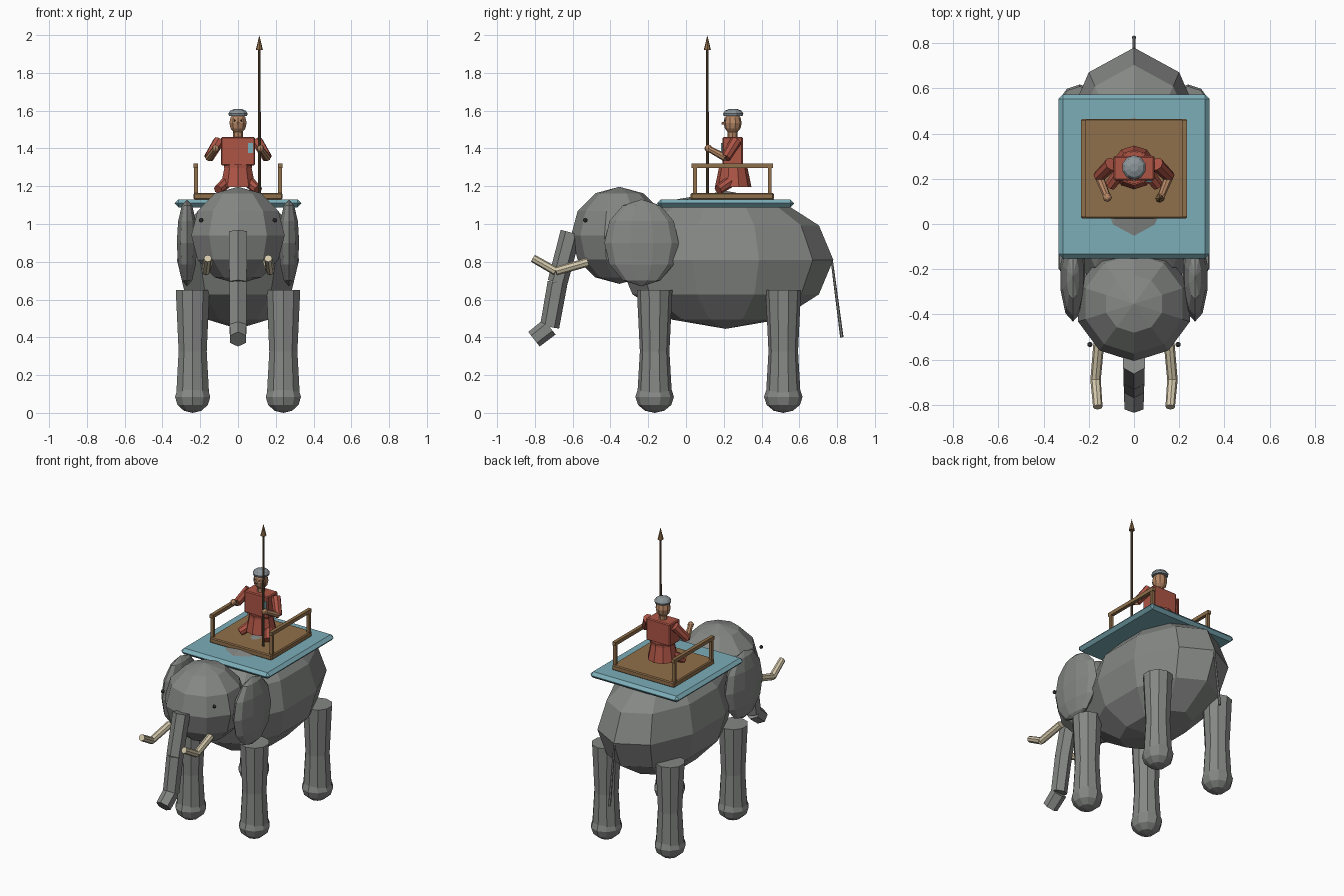
import bpy, bmesh, math
from mathutils import Vector

if "Cube" in bpy.data.objects:
    bpy.data.objects.remove(bpy.data.objects["Cube"])


def material(name, rgb):
    m = bpy.data.materials.new(name)
    m.diffuse_color = (*rgb, 1)
    m.use_nodes = True
    m.node_tree.nodes["Principled BSDF"].inputs["Base Color"].default_value = m.diffuse_color
    return m


HIDE = material("grey hide", (0.235, 0.245, 0.235))
IVORY = material("ivory", (0.66, 0.58, 0.41))
TEAL = material("teal cloth", (0.20, 0.42, 0.48))
WOOD = material("wood", (0.28, 0.16, 0.07))
RED = material("red cloth", (0.42, 0.09, 0.06))
SKIN = material("skin", (0.46, 0.24, 0.13))
CAP = material("cap grey", (0.26, 0.30, 0.32))
SHAFT = material("dark wood", (0.13, 0.08, 0.045))
DARK = material("dark", (0.04, 0.04, 0.04))


def finish(name, bm, mat):
    bmesh.ops.recalc_face_normals(bm, faces=bm.faces)
    me = bpy.data.meshes.new(name)
    bm.to_mesh(me)
    bm.free()
    me.materials.append(mat)
    ob = bpy.data.objects.new(name, me)
    bpy.context.collection.objects.link(ob)
    return ob


def skin_rings(name, rings, mat):
    """Join rings of points; a ring holding one point makes a pole."""
    bm = bmesh.new()
    loops = [[bm.verts.new(p) for p in ring] for ring in rings]
    for a, b in zip(loops, loops[1:]):
        n = max(len(a), len(b))
        for i in range(n):
            j = (i + 1) % n
            if len(a) == 1:
                bm.faces.new((a[0], b[i], b[j]))
            elif len(b) == 1:
                bm.faces.new((a[i], a[j], b[0]))
            else:
                bm.faces.new((a[i], a[j], b[j], b[i]))
    for end in (loops[0], loops[-1]):
        if len(end) > 2:
            bm.faces.new(end)
    return finish(name, bm, mat)


def ellipsoid(name, c, r, mat, seg=10, bands=6):
    """Faceted ball with its poles on z and a vertex facing -y."""
    rings = []
    for k in range(bands + 1):
        t = math.pi * k / bands - math.pi / 2
        count = 1 if k in (0, bands) else seg
        w = 0 if count == 1 else math.cos(t)
        rings.append([(c[0] + r[0] * w * math.sin(math.tau * i / seg),
                       c[1] - r[1] * w * math.cos(math.tau * i / seg),
                       c[2] + r[2] * math.sin(t)) for i in range(count)])
    return skin_rings(name, rings, mat)


def limb(name, path, mat, n=8, phase=90):
    """Tapered tube through (point, radius) pairs, cut square at both ends."""
    d = (Vector(path[-1][0]) - Vector(path[0][0])).normalized()
    ref = Vector((1, 0, 0)) if abs(d.x) < 0.9 else Vector((0, 1, 0))
    u = (ref - d * ref.dot(d)).normalized()
    v = d.cross(u)
    rings = []
    for p, r in path:
        angles = [math.radians(phase) + math.tau * i / n for i in range(n)]
        pts = [Vector(p) + r * (u * math.cos(a) + v * math.sin(a)) for a in angles]
        rings.append(pts if r > 0 else [Vector(p)])
    return skin_rings(name, rings, mat)


def box(name, c, size, mat, bevel=0):
    bm = bmesh.new()
    bmesh.ops.create_cube(bm, size=1)
    for vert in bm.verts:
        vert.co = Vector([vert.co[i] * size[i] + c[i] for i in range(3)])
    if bevel:
        bmesh.ops.bevel(bm, geom=bm.edges[:], offset=bevel, segments=1, affect='EDGES')
    return finish(name, bm, mat)


# Elephant body and head
ellipsoid("body", (0, 0.21, 0.81), (0.34, 0.57, 0.365), HIDE)
ellipsoid("head", (0, -0.353, 0.94), (0.26, 0.255, 0.257), HIDE)

# Trunk in three straight hexagonal pieces
trunk = [(0, -0.61, 0.955), (0, -0.68, 0.69), (0, -0.722, 0.455), (0, -0.805, 0.39)]
for i, (a, b) in enumerate(zip(trunk, trunk[1:])):
    r = (0.055, 0.053, 0.051)[i]
    limb(f"trunk_{i + 1}", [(a, r), (b, r - 0.002)], HIDE, 6)

# Tail
limb("tail", [((0, 0.77, 0.82), 0.006), ((0, 0.825, 0.40), 0.009)], HIDE, 6)

for s, side in ((-1, "left"), (1, "right")):
    # Ears, eyes and tusks
    ellipsoid(f"ear_{side}", (s * 0.27, -0.235, 0.90), (0.057, 0.197, 0.23), HIDE)
    ellipsoid(f"eye_{side}", (s * 0.195, -0.533, 1.02), (0.012, 0.012, 0.012), DARK, 8)
    tusk = [(s * 0.155, -0.52, 0.798), (s * 0.17, -0.69, 0.75), (s * 0.16, -0.81, 0.818)]
    limb(f"tusk_base_{side}", [(tusk[0], 0.024), (tusk[1], 0.023)], IVORY)
    limb(f"tusk_tip_{side}", [(tusk[1], 0.023), (tusk[2], 0.021)], IVORY)

    # Legs: upper piece, lower piece and rounded foot
    for y, end in ((-0.166, "front"), (0.515, "hind")):
        x = s * 0.24
        limb(f"upper_leg_{end}_{side}",
             [((x, y, 0.32), 0.078), ((x, y, 0.65), 0.094)], HIDE, 10)
        limb(f"lower_leg_{end}_{side}",
             [((x, y, 0.07), 0.093), ((x, y, 0.33), 0.078)], HIDE, 10)
        ellipsoid(f"foot_{end}_{side}", (x, y, 0.085), (0.098, 0.102, 0.085), HIDE)

# Cloth and platform
box("saddle_cloth", (0, 0.21, 1.109), (0.67, 0.725, 0.042), TEAL, 0.02)
box("platform", (0, 0.245, 1.147), (0.47, 0.44, 0.036), WOOD, 0.006)

# Side rails
for s, side in ((-1, "left"), (1, "right")):
    box(f"rail_{side}", (s * 0.223, 0.245, 1.308), (0.023, 0.43, 0.024), WOOD)
    for y, end in ((0.048, "front"), (0.443, "back")):
        box(f"post_{end}_{side}", (s * 0.223, y, 1.23), (0.02, 0.02, 0.15), WOOD)

# Rider torso, skirt, belt and badge
box("torso", (0, 0.247, 1.385), (0.18, 0.108, 0.15), RED, 0.006)
limb("skirt", [((0, 0.25, 1.195), 0.097), ((0, 0.25, 1.315), 0.072)], RED, 10)
limb("belt", [((0, 0.25, 1.296), 0.079), ((0, 0.25, 1.312), 0.079)], RED, 10)
box("badge", (0.067, 0.191, 1.402), (0.026, 0.009, 0.052), TEAL)

# Rider arms and legs
for s, side in ((-1, "left"), (1, "right")):
    shoulder = (s * 0.10, 0.265, 1.44)
    elbow = (s * 0.155, 0.21, 1.35)
    hand = (s * 0.118, 0.118, 1.40)
    limb(f"upper_arm_{side}", [(shoulder, 0.031), (elbow, 0.027)], RED)
    limb(f"forearm_{side}", [(elbow, 0.02), (hand, 0.016)], SKIN)
    ellipsoid(f"hand_{side}", hand, (0.02, 0.02, 0.02), SKIN, 8)
    limb(f"thigh_{side}", [((s * 0.045, 0.25, 1.235), 0.032),
                           ((s * 0.105, 0.17, 1.18), 0.026)], RED)

# Rider neck, head, face and cap
limb("neck", [((0, 0.247, 1.45), 0.026), ((0, 0.247, 1.50), 0.026)], SKIN)
ellipsoid("rider_head", (0, 0.247, 1.535), (0.048, 0.048, 0.058), SKIN)
limb("nose", [((0, 0.205, 1.535), 0.008), ((0, 0.188, 1.532), 0.006)], SKIN, 6)
for s, side in ((-1, "left"), (1, "right")):
    ellipsoid(f"rider_eye_{side}", (s * 0.018, 0.205, 1.548), (0.005, 0.005, 0.005), DARK, 6, 4)
limb("cap", [((0, 0.25, 1.572), 0.050), ((0, 0.25, 1.584), 0.054),
             ((0, 0.25, 1.600), 0.043), ((0, 0.25, 1.610), 0.018)], CAP, 10)

# Spear
limb("spear_shaft", [((0.113, 0.113, 1.165), 0.008), ((0.113, 0.113, 1.93), 0.007)], SHAFT)
limb("spear_tip", [((0.113, 0.113, 1.92), 0.019), ((0.113, 0.113, 2.0), 0)], WOOD)
